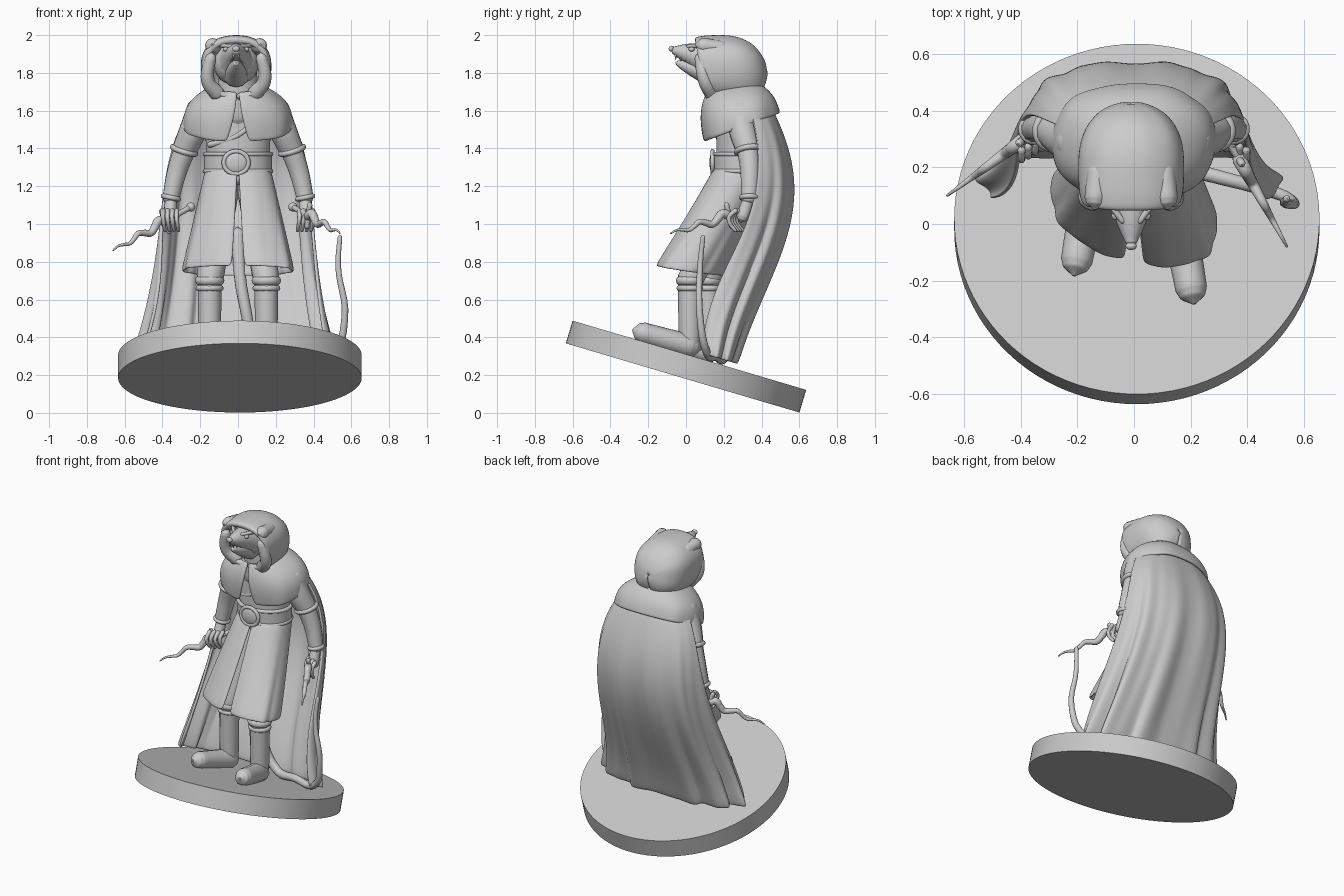
import bpy, bmesh
from math import sin, cos, pi, radians
from mathutils import Vector, Matrix

if "Cube" in bpy.data.objects:
    bpy.data.objects.remove(bpy.data.objects["Cube"])

shade = (0.6, 0.6, 0.6, 1)
grey = bpy.data.materials.new("plain_grey")
grey.use_nodes = True
grey.diffuse_color = shade
grey.node_tree.nodes["Principled BSDF"].inputs["Base Color"].default_value = shade


def link(name, data):
    data.materials.append(grey)
    ob = bpy.data.objects.new(name, data)
    bpy.context.collection.objects.link(ob)
    return ob


def finish(name, bm):
    bmesh.ops.recalc_face_normals(bm, faces=bm.faces)
    mesh = bpy.data.meshes.new(name)
    bm.to_mesh(mesh)
    bm.free()
    mesh.shade_smooth()
    return link(name, mesh)


def power(value, exponent):
    return abs(value) ** exponent * (1 if value >= 0 else -1)


def loft(name, section, steps=8, sides=40, fold=0, waves=0, box=1, thick=0, place=Vector):
    """section(t) gives centre x, y, z, radius x, y, front gap in degrees, slope of z along y.
    A thickness makes an open sheet, otherwise the form is closed and capped."""
    bm = bmesh.new()
    columns = sides + 1 if thick else sides
    loops = []
    for step in range(steps + 1):
        t = step / steps
        cx, cy, z, rx, ry, gap, slope = section(t)
        loop = []
        for k in range(columns):
            a = radians(gap - 90 + (360 - 2 * gap) * k / sides)
            ripple = 1 + fold * t * (sin(waves * a) + sin(waves * 1.7 * a + 3 * t) / 2)
            dx = power(cos(a), box) * rx * ripple
            dy = power(sin(a), box) * ry * ripple
            loop.append(bm.verts.new(place((cx + dx, cy + dy, z + slope * dy))))
        loops.append(loop)
    for upper, lower in zip(loops, loops[1:]):
        for k in range(sides):
            j = (k + 1) % columns
            bm.faces.new((upper[k], upper[j], lower[j], lower[k]))
    if not thick:
        bm.faces.new(loops[0])
        bm.faces.new(loops[-1])
    ob = finish(name, bm)
    if thick:
        shell = ob.modifiers.new("thickness", "SOLIDIFY")
        shell.thickness, shell.offset = thick, 0
    smooth = ob.modifiers.new("smooth", "SUBSURF")
    smooth.levels = smooth.render_levels = 2


def tube(name, points, start, end, flip=1):
    """Curved tube tapering from the start radius to the end radius, with rounded ends."""
    path = [Vector((p[0] * flip, p[1], p[2])) for p in points]
    last = len(path) - 1
    knots = [(p, start + (end - start) * i / last) for i, p in enumerate(path)]
    nose = (path[0] - path[1]).normalized() * start
    tail = (path[-1] - path[-2]).normalized() * end
    knots = ([(path[0] + nose, start / 9), (path[0] + nose / 2, start * 0.8)] + knots
             + [(path[-1] + tail / 2, end * 0.8), (path[-1] + tail, end / 9)])
    curve = bpy.data.curves.new(name, "CURVE")
    curve.dimensions = "3D"
    curve.bevel_depth, curve.bevel_resolution, curve.resolution_u = 1, 4, 6
    curve.use_fill_caps = True
    spline = curve.splines.new("BEZIER")
    spline.bezier_points.add(len(knots) - 1)
    for knot, (p, r) in zip(spline.bezier_points, knots):
        knot.co, knot.radius = p, r
        knot.handle_left_type = knot.handle_right_type = "AUTO"
    link(name, curve)


def ball(name, centre, size):
    bm = bmesh.new()
    matrix = Matrix.Translation(centre) @ Matrix.Diagonal((*size, 1))
    bmesh.ops.create_uvsphere(bm, u_segments=20, v_segments=12, radius=1, matrix=matrix)
    finish(name, bm)


def band(name, centre, rx, ry, r, normal=(0, 0, 1)):
    """Closed ring of round section around the given axis."""
    bm = bmesh.new()
    turn = Vector((0, 0, 1)).rotation_difference(Vector(normal)).to_matrix()
    around, across = 36, 10
    grid = []
    for i in range(around):
        a = 2 * pi * i / around
        row = []
        for j in range(across):
            b = 2 * pi * j / across
            out = r * cos(b)
            spot = Vector((cos(a) * (rx + out), sin(a) * (ry + out), r * sin(b)))
            row.append(bm.verts.new(Vector(centre) + turn @ spot))
        grid.append(row)
    for i, row in enumerate(grid):
        following = grid[(i + 1) % around]
        for j in range(across):
            k = (j + 1) % across
            bm.faces.new((row[j], following[j], following[k], row[k]))
    finish(name, bm)


# Tilted round base
bm = bmesh.new()
tilt = Matrix.Translation((0.01, 0, 0.245)) @ Matrix.Rotation(radians(-16.5), 4, "X")
bmesh.ops.create_cone(bm, cap_ends=True, segments=96, radius1=0.645, radius2=0.645, depth=0.125, matrix=tilt)
base = finish("base", bm)
bpy.context.view_layer.objects.active = base
base.select_set(True)
bpy.ops.object.shade_smooth_by_angle(angle=radians(35))


def ground(y):
    return 0.31 - 0.3 * y


# Torso, belt and buckle
loft("torso", lambda t: (0, 0.29, 1.2 + 0.42 * t, 0.16 + 0.02 * t, 0.13, 0, 0))
loft("belt", lambda t: (0, 0.29, 1.27 + 0.11 * t, 0.18, 0.145, 0, 0))
for z in (1.28, 1.37):
    band("belt_trim", (0, 0.29, z), 0.175, 0.14, 0.012)
buckle = Vector((-0.01, 0.14, 1.325))
band("buckle_ring", buckle, 0.065, 0.06, 0.012, (0, -1, 0))
ball("buckle_plate", buckle, (0.06, 0.016, 0.055))
tube("chest_wrap", [(-0.15, 0.22, 1.42), (0, 0.17, 1.47), (0.13, 0.21, 1.6)], 0.016, 0.016)


# Split coat skirt, its left side further forward
def left_forward(p):
    x, y, z = p
    return Vector((x, y - 0.4 * x * (1.3 - z), z))


loft("coat_skirt", lambda t: (0, 0.29 - 0.25 * t, 1.29 - 0.54 * t, 0.165 + 0.125 * t, 0.135 + 0.04 * t,
                              0.5 + 4 * t, -0.15 * t),
     sides=64, fold=0.02, waves=9, box=0.85, thick=0.018, place=left_forward)

# Legs and boots
for side, x, y in (("left", 0.15, 0.02), ("right", -0.15, 0.12)):
    floor = ground(y)
    tube(side + "_thigh", [(x / 2, 0.27, 1.2), (x, y, 0.7)], 0.085, 0.07)
    tube(side + "_boot", [(x, y, 0.7), (x, y, floor + 0.06)], 0.064, 0.058)
    toe = y - 0.25
    tube(side + "_foot", [(x, y, floor + 0.05), (x * 1.2, y - 0.13, floor + 0.085), (x * 1.35, toe, ground(toe) + 0.045)], 0.064, 0.056)
    band(side + "_boot_cuff", (x, y, 0.7), 0.052, 0.048, 0.026)
    band(side + "_boot_strap", (x, y, 0.66), 0.058, 0.054, 0.016)


# Long folded cloak, fullest at the back of the hips
def cloak_section(t):
    drift = cos(pi * (t - 0.25) / 0.75)
    width = 0.375 + 0.14 * t ** 3 - 0.135 * (1 - t) ** 8
    depth = 0.16 + 0.085 * sin(pi * t) - 0.02 * t ** 4
    return -0.01 * t, 0.23 + 0.11 * drift, 1.62 - 1.32 * t, width, depth, 103 - 22 * t, -0.3 * t ** 3


loft("cloak", cloak_section, steps=12, sides=90, fold=0.06, waves=11, box=0.8, thick=0.018)


# Shoulder cape with a front split
def cape_section(t):
    spread = 1 - (1 - t) ** 3
    return 0, 0.25 + 0.045 * t, 1.72 - 0.21 * t, 0.13 + 0.15 * spread, 0.13 + 0.065 * spread, 1 + 8 * t * t, 0.15 + 0.23 * t


loft("shoulder_cape", cape_section, sides=48, fold=0.012, waves=6, box=0.85, thick=0.02)
tube("neck", [(0, 0.27, 1.58), (0, 0.23, 1.8)], 0.13, 0.1)


# Hood, lofted from the face opening to the back of the head
def hood_section(t):
    size = (1 - abs(1.4999 * t - 0.5) ** 3) ** 0.6
    return -0.01, 1.825, 0.075 + 0.345 * t, 0.17 * size, 0.157 * size, 0, 0


def lean_back(p):
    x, height, depth = p
    return Vector((x, depth - 0.2 * (height - 1.83), height))


loft("hood", hood_section, steps=12, sides=32, fold=0.02, waves=5, box=0.8, thick=0.035, place=lean_back)
for s in (1, -1):
    tube("hood_ear_fold", [(s * 0.125 - 0.01, 0.09, 1.945), (s * 0.115 - 0.01, 0.19, 1.93)], 0.04, 0.04)
    tube("hood_drape", [(s * 0.135 - 0.01, 0.075, 1.88), (s * 0.15 - 0.01, 0.1, 1.76), (s * 0.1 - 0.01, 0.14, 1.69)], 0.03, 0.042)

# Head with an open muzzle
mid = -0.01
ball("head", (mid, 0.19, 1.85), (0.12, 0.13, 0.12))
tube("muzzle", [(mid, 0.15, 1.855), (mid, 0.04, 1.895), (mid, -0.055, 1.918)], 0.105, 0.025)
tube("lower_jaw", [(mid, 0.14, 1.79), (mid, 0.03, 1.828), (mid, -0.04, 1.85)], 0.07, 0.016)
ball("nose", (mid, -0.078, 1.928), (0.02, 0.014, 0.016))
for s in (1, -1):
    ball("eye", (mid + s * 0.055, 0.03, 1.925), (0.014, 0.016, 0.012))
    tube("brow", [(mid + s * 0.03, 0.01, 1.94), (mid + s * 0.075, 0.07, 1.945)], 0.01, 0.012)
    for k in range(4):
        x, y, z = mid + s * (0.014 + 0.008 * k), 0.025 * k - 0.055, 1.895 - 0.006 * k
        tube("tooth", [(x, y, z), (x, y, z - 0.025)], 0.006, 0.002)

# Sleeves, forearms and hands
for s, side in ((1, "left_"), (-1, "right_")):
    elbow, wrist = (0.285, 0.33, 1.39), (0.355, 0.335, 1.14)
    tube(side + "sleeve", [(0.19, 0.29, 1.6), (0.235, 0.3, 1.5), elbow], 0.085, 0.066, s)
    band(side + "sleeve_cuff", (s * elbow[0], *elbow[1:]), 0.064, 0.062, 0.015, (s * 0.3, 0.15, -1))
    tube(side + "forearm", [elbow, (0.325, 0.34, 1.27), wrist], 0.06, 0.046, s)
    band(side + "wrist_cuff", (s * wrist[0], *wrist[1:]), 0.042, 0.042, 0.013, (s * 0.2, 0, -1))
    tube(side + "palm", [wrist, (0.36, 0.3, 1.04)], 0.032, 0.034, s)
    for k in range(4):
        x, y = 0.325 + 0.024 * k, 0.3 - 0.013 * k
        tube(side + "finger", [(x, y, 1.07), (x, y - 0.035, 1.03), (x - 0.01, y, 0.965)], 0.014, 0.009, s)

# Wavy daggers
for side, pommel, tip in (("left_", (0.29, 0.38, 1.09), (0.54, -0.08, 0.95)),
                          ("right_", (-0.25, 0.4, 1.09), (-0.66, 0.1, 0.86))):
    butt, point = Vector(pommel), Vector(tip)
    along = (point - butt).normalized()
    rise = along.cross(Vector((0, 0, 1))).normalized().cross(along)
    hilt = butt.lerp(point, 0.33)
    tube(side + "grip", [butt, hilt], 0.015, 0.015)
    ball(side + "pommel", butt, (0.024, 0.024, 0.024))
    tube(side + "guard", [hilt - rise * 0.06, hilt, hilt + rise * 0.06], 0.014, 0.014)
    wave = [hilt.lerp(point, k / 10) + rise * 0.022 * sin(k * pi / 2) * (1 - k / 14) for k in range(10)]
    tube(side + "blade", wave + [point], 0.026, 0.004)

# Curling tail
tube("tail", [(0, 0.28, 0.95), (0.03, 0.2, 0.6), (0.15, 0.2, 0.3), (0.32, 0.16, 0.3), (0.5, 0.11, 0.32),
              (0.565, 0.075, 0.5), (0.53, 0.075, 0.78), (0.54, 0.09, 0.93)], 0.034, 0.012)
